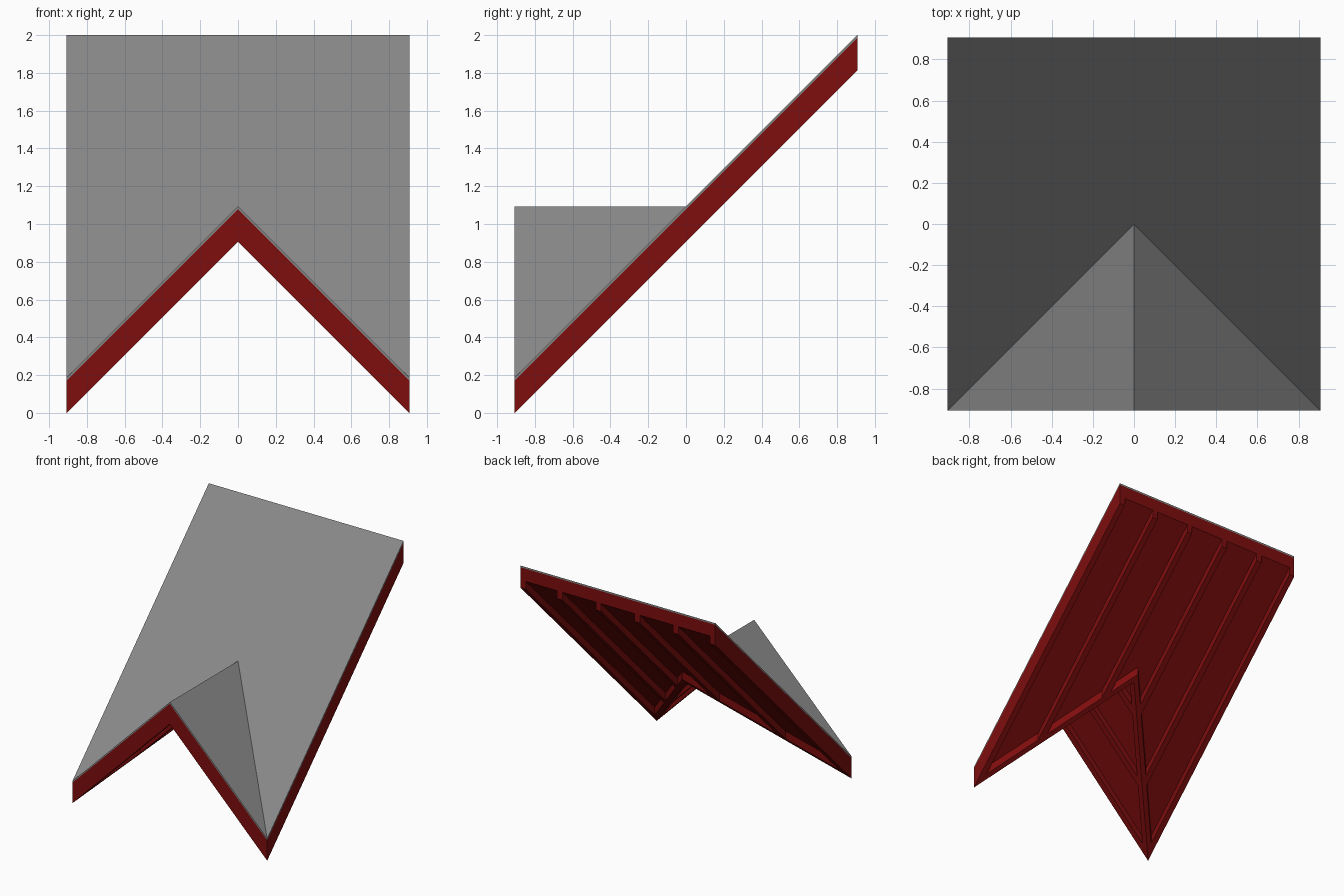
import bpy
import bmesh

cube = bpy.data.objects.get("Cube")
if cube:
    bpy.data.objects.remove(cube, do_unlink=True)

S = 0.907            # half width of the square plan
APEX = 2 - S         # height of the dormer ridge
SKIN = 0.014         # vertical thickness of the roofing
DECK = 0.12          # underside of the deck, measured down
DEPTH = 2 - 2 * S + (2 * APEX - 2)  # underside of the rafters, measured down
DEPTH = APEX - S     # rafters reach the ground at the eaves
W = 0.05             # rafter width


def material(name, rgb):
    mat = bpy.data.materials.new(name)
    mat.use_nodes = True
    color = (*rgb, 1)
    mat.diffuse_color = color
    bsdf = mat.node_tree.nodes["Principled BSDF"]
    bsdf.inputs["Base Color"].default_value = color
    bsdf.inputs["Roughness"].default_value = 0.8
    return mat


GREY = material("grey roofing", (0.25, 0.25, 0.25))
RED = material("dark red timber", (0.21, 0.004, 0.004))


def main_slope(x, y):
    return APEX + y


def dormer_slope(x, y):
    return APEX - abs(x)


def slab(name, plan, slope, top, bottom, mat):
    """Half of a part: a plan outline hung below a roof slope, mirrored in x."""
    bm = bmesh.new()
    upper = [bm.verts.new((x, y, slope(x, y) - top)) for x, y in plan]
    lower = [bm.verts.new((x, y, slope(x, y) - bottom)) for x, y in plan]
    bm.faces.new(upper)
    bm.faces.new(lower[::-1])
    n = len(plan)
    for i in range(n):
        j = (i + 1) % n
        bm.faces.new((upper[j], upper[i], lower[i], lower[j]))
    bmesh.ops.recalc_face_normals(bm, faces=bm.faces)
    # Leave the centre plane open so the two halves join
    inner = [f for f in bm.faces if all(abs(v.co.x) < 1e-5 for v in f.verts)]
    bmesh.ops.delete(bm, geom=inner, context='FACES')
    mesh = bpy.data.meshes.new(name)
    bm.to_mesh(mesh)
    bm.free()
    mesh.materials.append(mat)
    obj = bpy.data.objects.new(name, mesh)
    bpy.context.collection.objects.link(obj)
    obj.modifiers.new("Mirror", 'MIRROR').use_clip = True


# Roofing and deck of the main slope and the dormer
main_plan = [(0, 0), (S, -S), (S, S), (0, S)]
dormer_plan = [(0, 0), (0, -S), (S, -S)]
for part, plan, slope in (("main", main_plan, main_slope),
                          ("dormer", dormer_plan, dormer_slope)):
    slab(part + "_roofing", plan, slope, 0, SKIN, GREY)
    slab(part + "_deck", plan, slope, SKIN, DECK, RED)

# Rafters under both slopes, ending at the valleys; the last ones are the edges
hang = DECK - 0.01
for i, centre in enumerate((0.18, 0.54, S - W / 2), 1):
    a, b = centre - W / 2, centre + W / 2
    slab(f"main_rafter_{i}", [(a, -a), (b, -b), (b, S), (a, S)],
         main_slope, hang, DEPTH, RED)
    slab(f"dormer_rafter_{i}", [(0, -a), (a, -a), (b, -b), (0, -b)],
         dormer_slope, hang, DEPTH, RED)

# Valley rafters, one half on each slope
slab("valley_rafter_main", [(0, 0), (S, -S), (S, W - S), (0, W)],
     main_slope, hang, DEPTH, RED)
slab("valley_rafter_dormer", [(0, 0), (0, -W), (S - W, -S), (S, -S)],
     dormer_slope, hang, DEPTH, RED)
